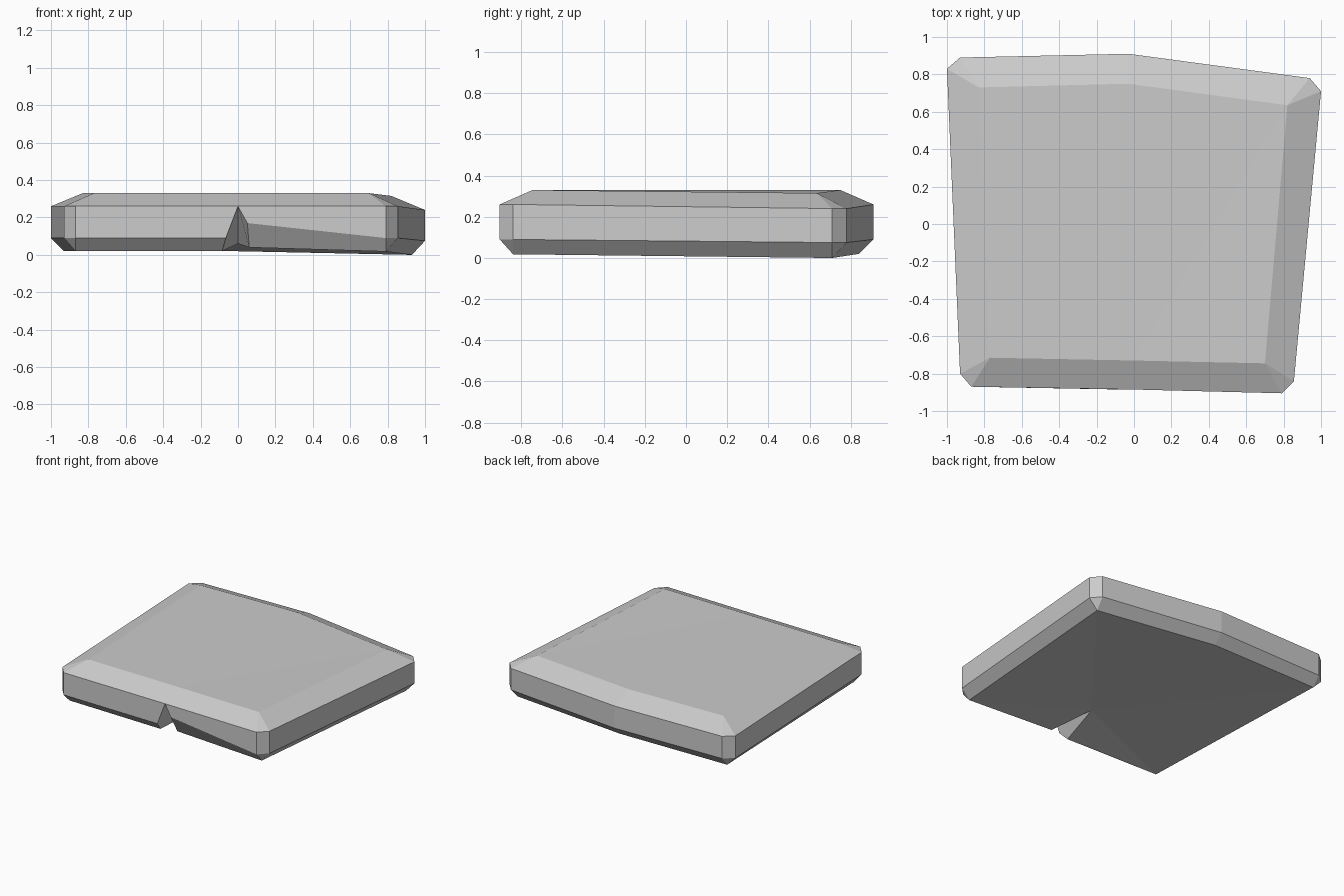
import bpy
import bmesh

if "Cube" in bpy.data.objects:
    bpy.data.objects.remove(bpy.data.objects["Cube"])

# Plan corners: two chamfer points each, with tops of the side walls (z) and wall bottoms
CORNERS = {
    "FL": [(-0.87, -0.87), (-0.93, -0.80), 0.26, 0.09],
    "BL": [(-1.00, 0.83), (-0.93, 0.89), 0.26, 0.09],
    "BR": [(0.94, 0.78), (1.00, 0.71), 0.24, 0.075],
    "FR": [(0.855, -0.84), (0.79, -0.905), 0.26, 0.09],
}
# Bevelled inner corners of the upper and lower faces
TOP = {"FL": (-0.77, -0.715, 0.33), "BL": (-0.83, 0.73, 0.33), "BM": (-0.03, 0.75, 0.33),
       "BR": (0.82, 0.635, 0.315), "FR": (0.70, -0.745, 0.33), "FM": (0, -0.73, 0.33)}
BASE = {"FL": (-0.87, -0.80, 0.02), "BL": (-0.93, 0.83, 0.02), "BM": (-0.03, 0.84, 0.02),
        "BR": (0.93, 0.71, 0.0), "FR": (0.79, -0.84, 0.018)}

bm = bmesh.new()
new = bm.verts.new
top = {k: new(p) for k, p in TOP.items()}
base = {k: new(p) for k, p in BASE.items()}
hi, lo = {}, {}
for k, (a, b, zt, zb) in CORNERS.items():
    for i, p in enumerate((a, b)):
        hi[k, i] = new((*p, zt))
        lo[k, i] = new((*p, zb))
back_hi, back_lo = new((-0.03, 0.91, 0.26)), new((-0.03, 0.91, 0.09))

# Crack in the front edge
apex = new((0, -0.885, 0.26))
tip = new((0, -0.46, 0.06))
left_wall, left_base = new((-0.065, -0.885, 0.09)), new((-0.085, -0.82, 0.02))
right_wall, right_base = new((0.05, -0.886, 0.17)), new((0.06, -0.82, 0.04))


def face(*verts):
    bm.faces.new(verts)


def side(t0, h0, l0, b0, t1, h1, l1, b1):
    """Upper bevel, wall and lower bevel between two columns."""
    face(t0, h0, h1, t1)
    face(h0, l0, l1, h1)
    face(l0, b0, b1, l1)


def column(k, i):
    return top[k], hi[k, i], lo[k, i], base[k]


# Chamfered corners
for k in CORNERS:
    face(top[k], hi[k, 0], hi[k, 1])
    face(hi[k, 0], lo[k, 0], lo[k, 1], hi[k, 1])
    face(lo[k, 0], base[k], lo[k, 1])

# Left, back and right sides
back = (top["BM"], back_hi, back_lo, base["BM"])
side(*column("FL", 1), *column("BL", 0))
side(*column("BL", 1), *back)
side(*back, *column("BR", 0))
side(*column("BR", 1), *column("FR", 0))

# Front side, split by the crack
face(top["FL"], hi["FL", 0], apex, top["FM"])
face(top["FM"], apex, hi["FR", 1], top["FR"])
face(hi["FL", 0], lo["FL", 0], left_wall, apex)
face(apex, right_wall, lo["FR", 1], hi["FR", 1])
face(lo["FL", 0], base["FL"], left_base, left_wall)
face(right_wall, right_base, base["FR"], lo["FR", 1])
face(apex, left_wall, left_base, tip)
face(apex, tip, right_base, right_wall)

# Upper and lower faces
face(top["FM"], top["FR"], top["BR"])
face(top["FL"], top["FM"], top["BR"], top["BM"], top["BL"])
face(base["FL"], left_base, tip)
face(base["FL"], tip, base["BL"])
face(base["BL"], tip, base["BM"])
face(base["BM"], tip, base["BR"])
face(tip, right_base, base["FR"])
face(tip, base["FR"], base["BR"])

bmesh.ops.recalc_face_normals(bm, faces=bm.faces)
mesh = bpy.data.meshes.new("stone_slab")
bm.to_mesh(mesh)
bm.free()
slab = bpy.data.objects.new("stone_slab", mesh)
bpy.context.collection.objects.link(slab)

stone = bpy.data.materials.new("grey stone")
stone.diffuse_color = (0.6, 0.6, 0.6, 1)
stone.use_nodes = True
stone.node_tree.nodes["Principled BSDF"].inputs["Base Color"].default_value = stone.diffuse_color
mesh.materials.append(stone)
